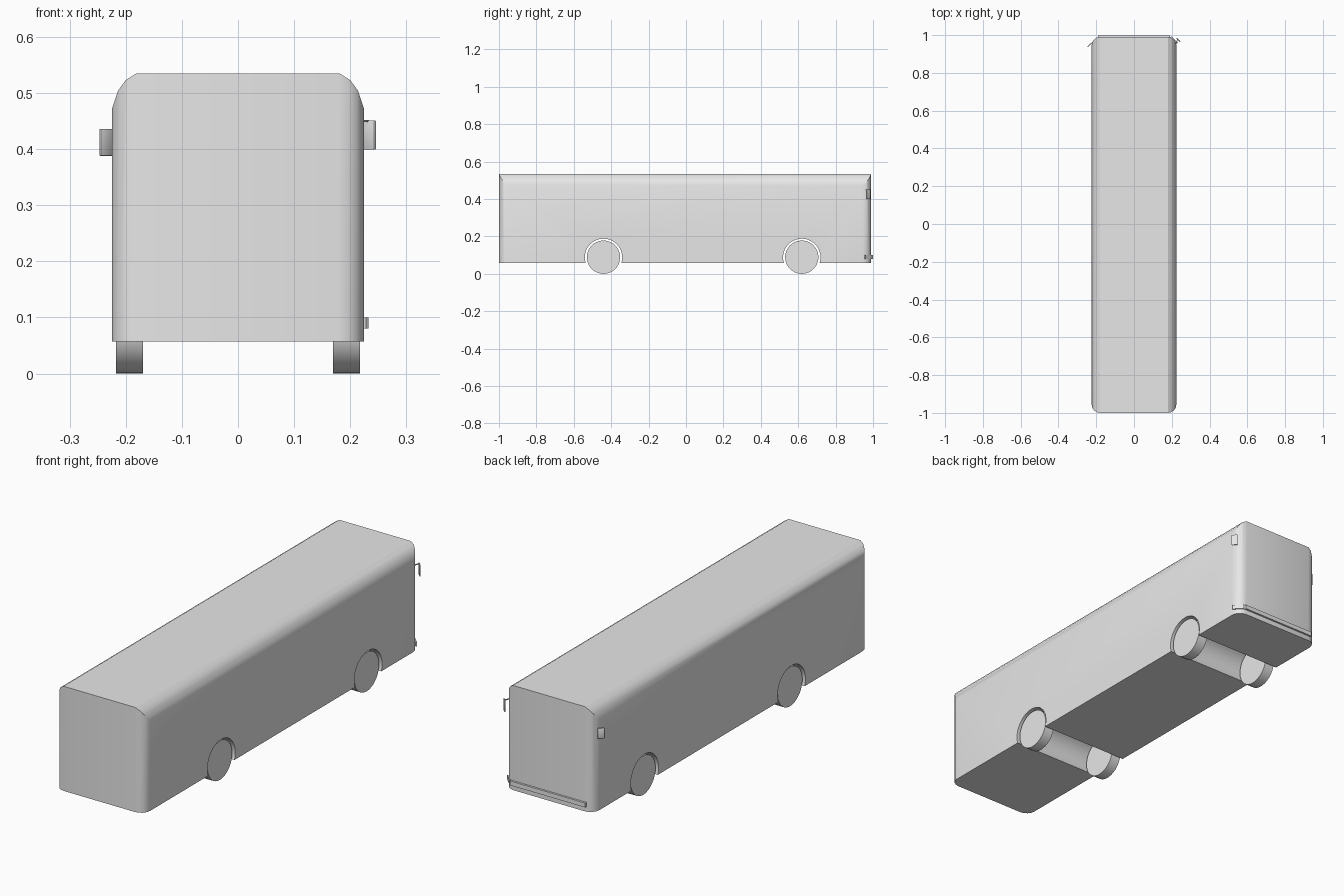
import bpy, bmesh, math
from mathutils import Matrix, Vector

cube = bpy.data.objects.get("Cube")
if cube:
    bpy.data.objects.remove(cube, do_unlink=True)

GREY = (0.8, 0.8, 0.8, 1)
grey = bpy.data.materials.new("plain grey")
grey.use_nodes = True
grey.diffuse_color = GREY
grey.node_tree.nodes["Principled BSDF"].inputs["Base Color"].default_value = GREY


def add_mesh(name, bm):
    bmesh.ops.recalc_face_normals(bm, faces=bm.faces)
    mesh = bpy.data.meshes.new(name)
    bm.to_mesh(mesh)
    bm.free()
    mesh.materials.append(grey)
    ob = bpy.data.objects.new(name, mesh)
    bpy.context.collection.objects.link(ob)
    return ob


def prism(name, points, push):
    """Extrude a closed outline along a vector."""
    bm = bmesh.new()
    face = bm.faces.new([bm.verts.new(p) for p in points])
    out = bmesh.ops.extrude_face_region(bm, geom=[face])
    verts = [v for v in out["geom"] if isinstance(v, bmesh.types.BMVert)]
    bmesh.ops.translate(bm, verts=verts, vec=push)
    return add_mesh(name, bm)


def cylinder(name, centre, radius, length, sides=40):
    """Cylinder lying along x."""
    bm = bmesh.new()
    bmesh.ops.create_cone(bm, cap_ends=True, segments=sides, radius1=radius,
                          radius2=radius, depth=length,
                          matrix=Matrix.Translation(centre)
                          @ Matrix.Rotation(math.pi / 2, 4, 'Y'))
    return add_mesh(name, bm)


def box(name, centre, size, turn=0, bevel=0):
    bm = bmesh.new()
    bmesh.ops.create_cube(bm, size=1, matrix=Matrix.Translation(centre)
                          @ Matrix.Rotation(turn, 4, 'Z')
                          @ Matrix.Diagonal((*size, 1)))
    if bevel:
        bmesh.ops.bevel(bm, geom=bm.edges[:], offset=bevel, segments=2,
                        profile=0.5, affect='EDGES')
    return add_mesh(name, bm)


def activate(ob):
    bpy.ops.object.select_all(action='DESELECT')
    ob.select_set(True)
    bpy.context.view_layer.objects.active = ob


def smooth(ob, degrees=30):
    activate(ob)
    bpy.ops.object.shade_smooth_by_angle(angle=math.radians(degrees))


def boolean(ob, tool, operation):
    mod = ob.modifiers.new("cut", 'BOOLEAN')
    mod.operation, mod.solver, mod.object = operation, 'EXACT', tool
    activate(ob)
    bpy.ops.object.modifier_apply(modifier=mod.name)
    bpy.data.objects.remove(tool, do_unlink=True)


# Body: rounded plan outline intersected with the curved roof section
W, BACK, FRONT, FLOOR, ROOF = 0.2245, 0.99, -1.0, 0.057, 0.535
CORNER = 0.045
plan = []
for cx, cy, start in ((1, 1, 0), (-1, 1, 90), (-1, -1, 180), (1, -1, 270)):
    ox = cx * (W - CORNER)
    oy = (BACK - CORNER) if cy > 0 else (FRONT + CORNER)
    for i in range(5):
        a = math.radians(start + 22.5 * i)
        plan.append((ox + CORNER * math.cos(a), oy + CORNER * math.sin(a), FLOOR))
body = prism("body", plan, (0, 0, 0.6))

half = [(0.26, -0.1), (0.26, 0.33), (W, 0.472), (0.214, 0.504), (0.2, 0.523), (0.181, ROOF)]
section = [(x, -1.2, z) for x, z in half] + [(-x, -1.2, z) for x, z in reversed(half)]
boolean(body, prism("roof_section", section, (0, 2.4, 0)), 'INTERSECT')

# Wheel arches run right across the floor
AXLES = {"front": -0.441, "back": 0.619}
for y in AXLES.values():
    boolean(body, cylinder("arch_cutter", (0, y, 0.088), 0.1, 1, 48), 'DIFFERENCE')
smooth(body, 32)

# Wheels
for end, y in AXLES.items():
    for side, s in (("left", 1), ("right", -1)):
        smooth(cylinder(f"{end}_{side}_wheel", (s * 0.193, y, 0.089), 0.089, 0.048))

# Mirrors at the back corners, turned outward
TURN = math.radians(45)
smooth(box("right_mirror", (-0.235, 0.948, 0.412), (0.03, 0.005, 0.048), TURN, 0.0015))
smooth(box("left_mirror", (0.235, 0.975, 0.425), (0.027, 0.005, 0.052), -TURN, 0.0015))
box("left_mirror_arm", (0.226, 0.964, 0.45), (0.004, 0.035, 0.004), math.radians(-20))

# Slim bumper rail with a short return round the left corner
box("bumper_rail", (0.0, 0.993, 0.09), (0.38, 0.012, 0.02))
box("bumper_return", (0.213, 0.974, 0.09), (0.05, 0.006, 0.02), -TURN)
